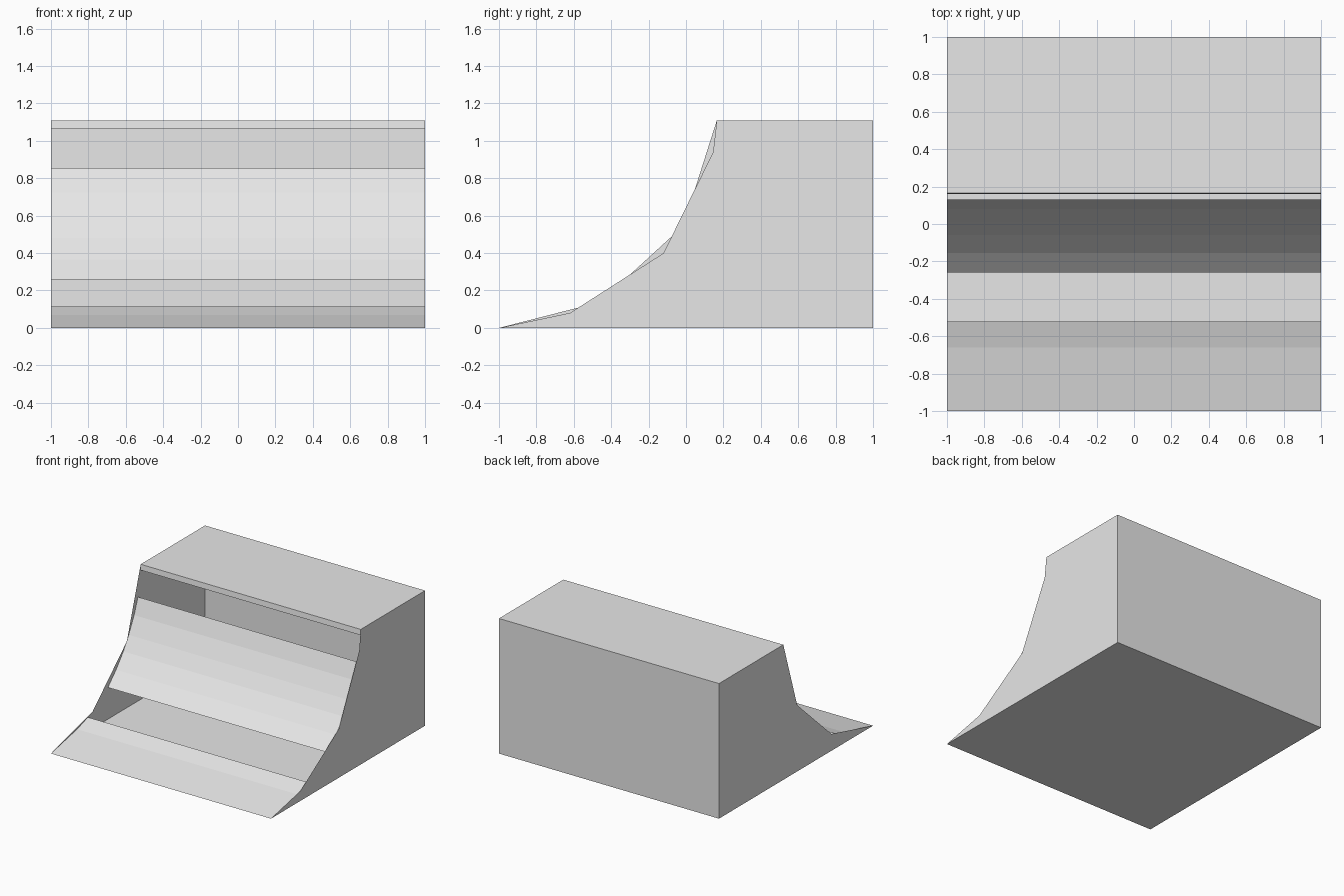
import bpy
import bmesh

cube = bpy.data.objects.get("Cube")
if cube:
    bpy.data.objects.remove(cube, do_unlink=True)

HALF = 1.0          # half width
BACK, LIP = 1.0, 0.165
TOP = 1.11

grey = bpy.data.materials.new("light_grey")
grey.use_nodes = True
grey.diffuse_color = (0.8, 0.8, 0.8, 1)
grey.node_tree.nodes["Principled BSDF"].inputs["Base Color"].default_value = (0.8, 0.8, 0.8, 1)


def finish(name, bm):
    mesh = bpy.data.meshes.new(name)
    bm.to_mesh(mesh)
    bm.free()
    mesh.materials.append(grey)
    obj = bpy.data.objects.new(name, mesh)
    bpy.context.collection.objects.link(obj)


def sheet(name, profile):
    """Sweep a (y, z) profile across the full width; faces point left of the path."""
    bm = bmesh.new()
    rows = [[bm.verts.new((x, y, z)) for x in (-HALF, HALF)] for y, z in profile]
    for a, b in zip(rows, rows[1:]):
        bm.faces.new((a[0], a[1], b[1], b[0]))
    finish(name, bm)


def side_panel(name, x, curve):
    """Flat side wall: the ramp curve closed off by the back of the box."""
    bm = bmesh.new()
    outline = curve + [(BACK, TOP), (BACK, 0)]
    face = bm.faces.new([bm.verts.new((x, y, z)) for y, z in outline])
    face.normal_update()
    if face.normal.x * x < 0:
        face.normal_flip()
    bmesh.ops.triangulate(bm, faces=bm.faces[:])
    finish(name, bm)


# Hollow box: floor, back wall and platform
sheet("floor", [(BACK, 0), (-HALF, 0)])
sheet("back_wall", [(BACK, TOP), (BACK, 0)])
sheet("platform", [(LIP, TOP), (BACK, TOP)])

# Riding surface in three strips with open gaps between them
sheet("lower_ramp", [(-1, 0), (-0.66, 0.07), (-0.52, 0.115)])
sheet("upper_ramp", [(-0.26, 0.26), (-0.155, 0.365), (-0.06, 0.48),
                     (0.01, 0.59), (0.08, 0.725), (0.13, 0.855)])
sheet("lip_strip", [(0.16, 1.065), (LIP, TOP)])

# Side walls, each with its own coarse curve
side_panel("left_side", HALF, [(-1, 0), (-0.62, 0.08), (-0.12, 0.4),
                               (0.145, 0.94), (LIP, TOP)])
side_panel("right_side", -HALF, [(-1, 0), (-0.46, 0.138), (-0.015, 0.545),
                                 (LIP, TOP)])
